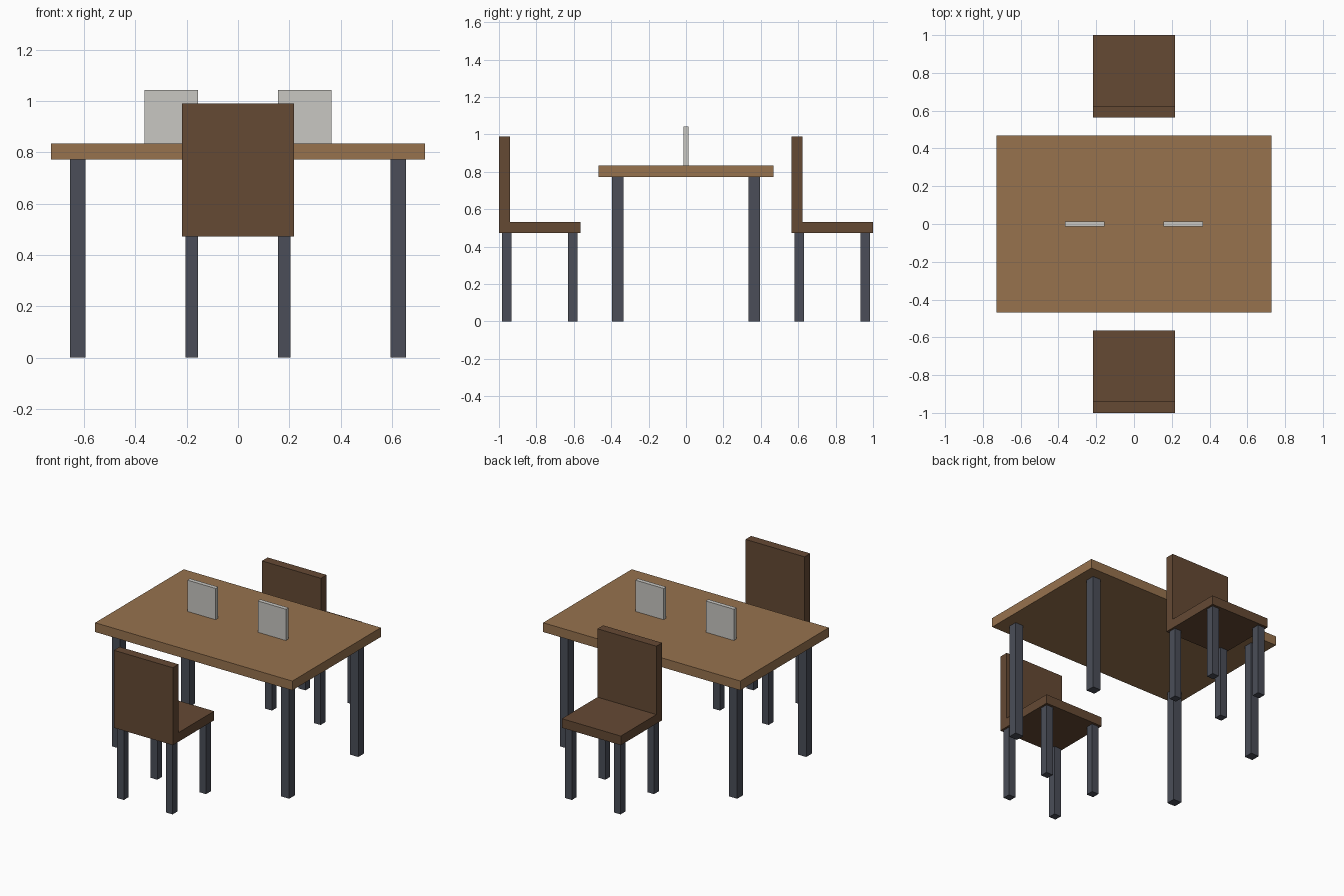
import bpy
import bmesh
from mathutils import Matrix, Vector

cube = bpy.data.objects.get("Cube")
if cube:
    bpy.data.objects.remove(cube)


def material(name, rgb):
    mat = bpy.data.materials.new(name)
    mat.use_nodes = True
    color = (*rgb, 1)
    mat.diffuse_color = color
    mat.node_tree.nodes["Principled BSDF"].inputs["Base Color"].default_value = color
    return mat


oak = material("light oak", (0.31, 0.17, 0.076))
walnut = material("dark walnut", (0.13, 0.067, 0.034))
steel = material("dark steel", (0.069, 0.076, 0.098))
pale = material("pale grey", (0.58, 0.57, 0.54))


def add_object(name, bm, mat):
    bmesh.ops.recalc_face_normals(bm, faces=bm.faces)
    mesh = bpy.data.meshes.new(name)
    bm.to_mesh(mesh)
    bm.free()
    mesh.materials.append(mat)
    obj = bpy.data.objects.new(name, mesh)
    bpy.context.collection.objects.link(obj)
    return obj


def box(name, size, base, mat):
    """Box whose bottom face is centred on base."""
    bm = bmesh.new()
    centre = Vector(base) + Vector((0, 0, size[2] / 2))
    bmesh.ops.create_cube(bm, size=1, matrix=Matrix.Translation(centre) @ Matrix.Diagonal((*size, 1)))
    return add_object(name, bm, mat)


def four_legs(name, thick, height, dx, dy, cy=0):
    for side, sx in (("left", 1), ("right", -1)):
        for end, sy in (("front", -1), ("back", 1)):
            box(f"{name}_leg_{end}_{side}", (thick, thick, height),
                (sx * dx, cy + sy * dy, 0), steel)


def chair(name, cy):
    # Seat and backrest share one L-shaped side profile
    half, back = 0.218, 0.06
    low, seat, top = 0.472, 0.533, 0.99
    profile = [(-half, low), (half, low), (half, seat),
               (back - half, seat), (back - half, top), (-half, top)]
    bm = bmesh.new()
    face = bm.faces.new([bm.verts.new((-half, cy + y, z)) for y, z in profile])
    ext = bmesh.ops.extrude_face_region(bm, geom=[face])
    moved = [v for v in ext["geom"] if isinstance(v, bmesh.types.BMVert)]
    bmesh.ops.translate(bm, verts=moved, vec=(2 * half, 0, 0))
    add_object(f"{name}_seat_and_back", bm, walnut)
    four_legs(name, 0.05, low, 0.18, 0.177, cy)


# Table
box("table_top", (1.458, 0.935, 0.062), (0, 0, 0.772), oak)
four_legs("table", 0.06, 0.772, 0.625, 0.365)

# Chairs, both facing the same way
chair("front_chair", -0.782)
chair("back_chair", 0.782)

# Upright panels on the table
for side, sx in (("left", 1), ("right", -1)):
    box(f"upright_panel_{side}", (0.208, 0.028, 0.209), (sx * 0.26, 0, 0.834), pale)
